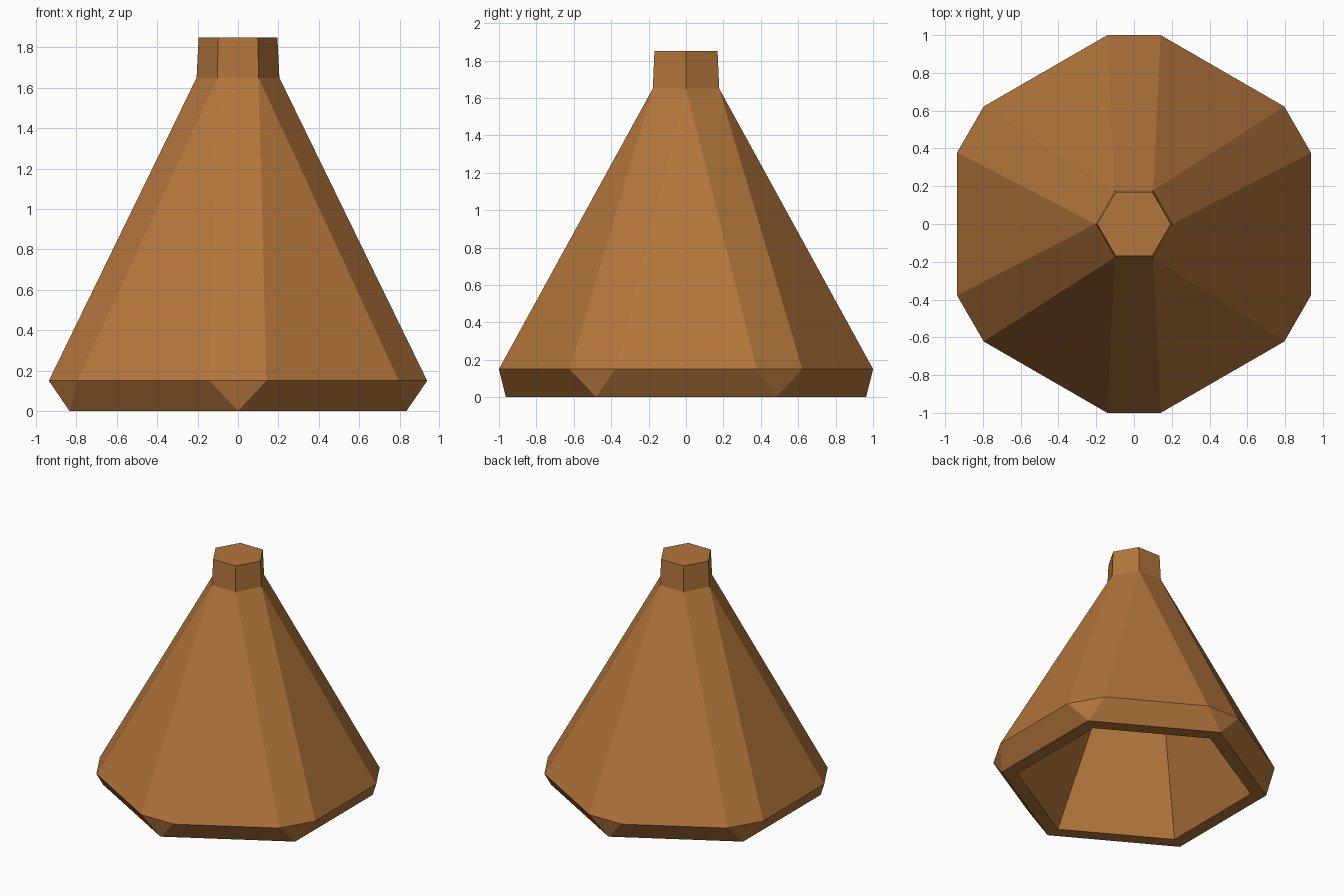
import bpy, bmesh
from math import sin, cos, radians

if "Cube" in bpy.data.objects:
    bpy.data.objects.remove(bpy.data.objects["Cube"])

wood = bpy.data.materials.new("warm brown")
wood.diffuse_color = (0.45, 0.18, 0.045, 1)
wood.use_nodes = True
wood.node_tree.nodes["Principled BSDF"].inputs["Base Color"].default_value = wood.diffuse_color

bm = bmesh.new()


def ring(radius, z, angles):
    return [bm.verts.new((radius * cos(radians(a)), radius * sin(radians(a)), z))
            for a in angles]


flat_hex = [60 * i for i in range(6)]            # corners on the x axis
point_hex = [30 + 60 * i for i in range(6)]      # corners on the y axis
clipped_hex = [a + d for a in point_hex for d in (-8, 8)]

top = ring(0.195, 1.85, flat_hex)
neck = ring(0.205, 1.65, flat_hex)
skirt = ring(1.01, 0.15, clipped_hex)
foot = ring(0.963, 0.0, point_hex)
rim = ring(0.85, 0.0, point_hex)
roof = ring(0.20, 1.5, flat_hex)

bm.faces.new(top)                                # stem cap
for i in range(6):
    j = (i + 1) % 6
    a, b, c = skirt[2 * i], skirt[2 * i + 1], skirt[2 * j]
    bm.faces.new((neck[i], neck[j], top[j], top[i]))      # stem
    bm.faces.new((a, b, neck[j], neck[i]))                # cone, corner facets
    bm.faces.new((b, c, neck[j]))                         # cone, side facets
    bm.faces.new((foot[i], b, a))                         # bevelled foot corners
    bm.faces.new((foot[i], foot[j], c, b))                # bevelled foot sides
    bm.faces.new((foot[j], foot[i], rim[i], rim[j]))      # underside rim
    bm.faces.new((rim[j], rim[i], roof[i], roof[j]))      # twisted hollow walls
bm.faces.new(roof[::-1])                         # hollow ceiling

mesh = bpy.data.meshes.new("faceted_cone")
bmesh.ops.recalc_face_normals(bm, faces=bm.faces[:])
bm.to_mesh(mesh)
bm.free()
mesh.materials.append(wood)
cone = bpy.data.objects.new("faceted_cone", mesh)
bpy.context.collection.objects.link(cone)
